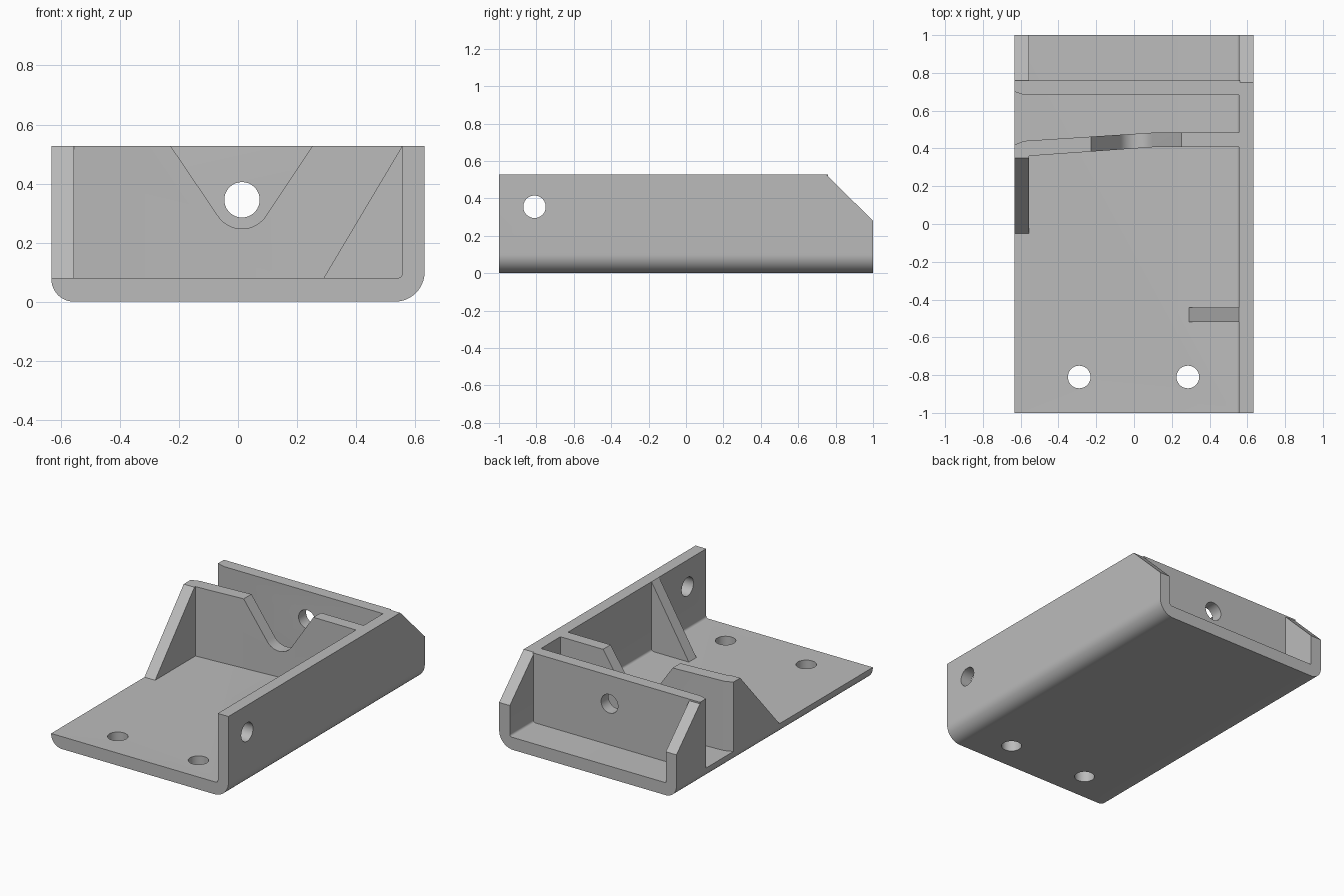
import bpy
import bmesh
from math import cos, sin, radians

if "Cube" in bpy.data.objects:
    bpy.data.objects.remove(bpy.data.objects["Cube"], do_unlink=True)

grey = bpy.data.materials.new("plain grey")
grey.use_nodes = True
grey.diffuse_color = (0.5, 0.5, 0.5, 1)
grey.node_tree.nodes["Principled BSDF"].inputs["Base Color"].default_value = (0.5, 0.5, 0.5, 1)

W, L, H = 0.632, 1.0, 0.527      # half width, half length, height
FLOOR, INNER = 0.08, 0.556       # floor top, inner face of side walls
ROOT = FLOOR - 0.002             # parts sink slightly into the floor


def arc(cx, cy, r, start, end, steps=12):
    angles = [radians(start + (end - start) * i / steps) for i in range(steps + 1)]
    return [(cx + r * cos(a), cy + r * sin(a)) for a in angles]


def prism(name, outline, axis, lo, hi):
    """Extrude a 2D outline along an axis between lo and hi."""
    place = {"x": lambda a, b, t: (t, a, b),
             "y": lambda a, b, t: (a, t, b),
             "z": lambda a, b, t: (a, b, t)}[axis]
    bm = bmesh.new()
    bottom = [bm.verts.new(place(a, b, lo)) for a, b in outline]
    top = [bm.verts.new(place(a, b, hi)) for a, b in outline]
    bm.faces.new(bottom)
    bm.faces.new(top)
    n = len(outline)
    for i in range(n):
        j = (i + 1) % n
        bm.faces.new((bottom[i], bottom[j], top[j], top[i]))
    bmesh.ops.recalc_face_normals(bm, faces=bm.faces)
    mesh = bpy.data.meshes.new(name)
    bm.to_mesh(mesh)
    bm.free()
    mesh.materials.append(grey)
    obj = bpy.data.objects.new(name, mesh)
    bpy.context.collection.objects.link(obj)
    return obj


def cut(obj, outline, axis, lo, hi):
    """Cut a prism out of a part, then discard the cutter."""
    cutter = prism("cutter", outline, axis, lo, hi)
    cutter.hide_render = True
    mod = obj.modifiers.new("cut", "BOOLEAN")
    mod.operation, mod.solver, mod.object = "DIFFERENCE", "EXACT", cutter
    bpy.context.view_layer.objects.active = obj
    bpy.ops.object.modifier_apply(modifier=mod.name)
    bpy.data.objects.remove(cutter, do_unlink=True)


def hole(obj, a, b, axis, lo, hi):
    cut(obj, arc(a, b, 0.06, 0, 350, 35), axis, lo, hi)


# Floor and full-length left wall, rounded along the lower edges
section = (arc(-W + 0.076, 0.076, 0.076, 180, 270) + arc(W - 0.1, 0.1, 0.1, 270, 360)
           + [(W, H), (INNER, H)]
           + arc(INNER - 0.015, FLOOR + 0.015, 0.015, 0, -90, 5) + [(-W, FLOOR)])
tray = prism("floor_and_left_wall", section, "y", -L, L)
cut(tray, [(0.75, H), (0.75, 0.8), (1.2, 0.8), (1.2, 0.08), (1.0, 0.28)], "x", 0.4, 0.8)
hole(tray, -0.81, 0.355, "x", 0.4, 0.8)
for x in (-0.29, 0.285):
    hole(tray, x, -0.81, "z", -0.2, 0.3)

# Short right wall at the back with the same sloped corner
cheek = prism("rear_right_wall", [(0.72, ROOT), (L, ROOT), (L, 0.28), (0.75, H), (0.72, H)],
              "x", -W, -INNER)

# Rear cross wall with a round hole
rear = prism("rear_cross_wall", [(-W, 0.70), (-0.58, 0.683), (0.56, 0.683),
                                 (0.56, 0.76), (-W, 0.76)], "z", ROOT, H)
hole(rear, 0.0135, 0.345, "y", 0.5, 0.9)

# Bent cross wall with a rounded V notch
bent = prism("notched_cross_wall", [(0.56, 0.408), (0.12, 0.408), (-INNER, 0.36), (-W, 0.35),
                                    (-W, 0.42), (-0.58, 0.44), (0.12, 0.485), (0.56, 0.485)],
             "z", ROOT, H)
notch = arc(0.0135, 0.345, 0.098, 211, 329, 16) + [(0.252, H), (0.252, 0.7), (-0.228, 0.7), (-0.228, H)]
cut(bent, notch, "y", 0.2, 0.6)

# Triangular braces
side = prism("right_brace", [(-0.05, ROOT), (0.37, ROOT), (0.37, H), (0.35, H), (-0.05, FLOOR)],
             "x", -W, -INNER)
rib = prism("left_wall_brace", [(0.29, ROOT), (0.56, ROOT), (0.56, H), (INNER, H), (0.29, FLOOR)],
            "y", -0.52, -0.443)

# Smooth the curved faces and keep the corners sharp
bpy.ops.object.select_all(action="DESELECT")
for part in (tray, cheek, rear, bent, side, rib):
    part.select_set(True)
bpy.context.view_layer.objects.active = tray
bpy.ops.object.shade_smooth_by_angle(angle=radians(25))
